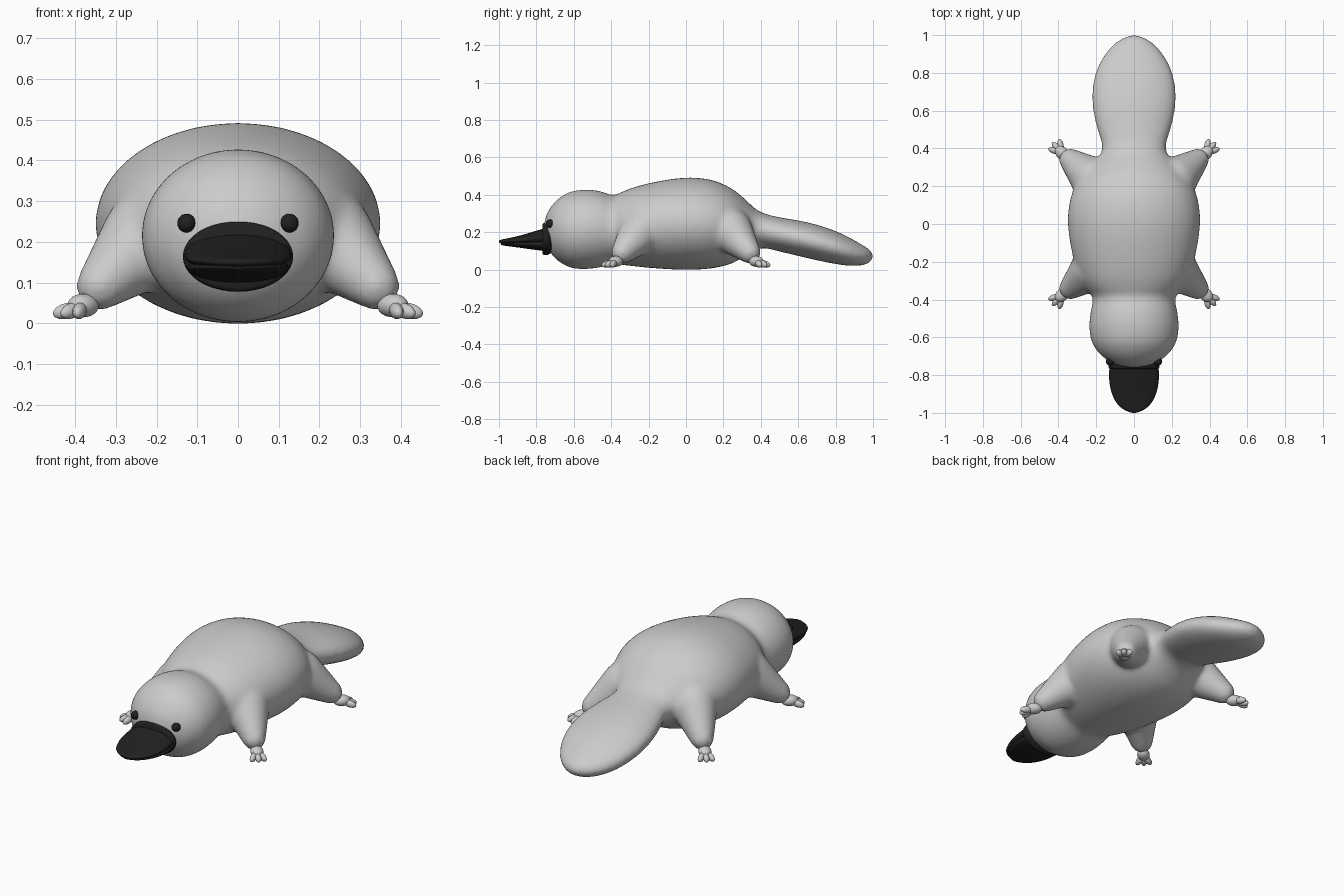
import bpy, bmesh, math
from mathutils import Vector, Matrix

if "Cube" in bpy.data.objects:
    bpy.data.objects.remove(bpy.data.objects["Cube"])

dark = bpy.data.materials.new("dark")
dark.diffuse_color = (0.015, 0.015, 0.015, 1)
dark.use_nodes = True
dark.node_tree.nodes["Principled BSDF"].inputs["Base Color"].default_value = dark.diffuse_color


def finish(bm, name, mat=None):
    bmesh.ops.recalc_face_normals(bm, faces=bm.faces)
    me = bpy.data.meshes.new(name)
    bm.to_mesh(me)
    bm.free()
    for p in me.polygons:
        p.use_smooth = True
    ob = bpy.data.objects.new(name, me)
    bpy.context.collection.objects.link(ob)
    if mat:
        me.materials.append(mat)
    return ob


def catmull(a, b, c, d, t):
    return [0.5 * (2 * q + (r - p) * t + (2 * p - 5 * q + 4 * r - s) * t * t
                   + (3 * q - p - 3 * r + s) * t ** 3) for p, q, r, s in zip(a, b, c, d)]


def loft(bm, stations, sides=40, steps=3):
    """Elliptical rings along y; each station is (y, half width, z bottom, z top)."""
    n = len(stations)
    path = []
    for i in range(n - 1):
        q = [stations[min(max(i + k, 0), n - 1)] for k in (-1, 0, 1, 2)]
        path += [catmull(*q, j / steps) for j in range(steps)]
    path.append(stations[-1])
    rings = []
    for y, w, z0, z1 in path:
        rings.append([bm.verts.new((w * math.cos(2 * math.pi * k / sides), y,
                                    (z0 + z1) / 2 + (z1 - z0) / 2 * math.sin(2 * math.pi * k / sides)))
                      for k in range(sides)])
    for r, s in zip(rings, rings[1:]):
        for k in range(sides):
            m = (k + 1) % sides
            bm.faces.new((r[k], r[m], s[m], s[k]))
    bm.faces.new(rings[0])
    bm.faces.new(rings[-1])


def ellipsoid(bm, loc, scale, yaw=0, pitch=0, seg=24):
    mat = (Matrix.Translation(loc) @ Matrix.Rotation(yaw, 4, 'Z') @ Matrix.Rotation(pitch, 4, 'Y')
           @ Matrix.Diagonal((*scale, 1)))
    return bmesh.ops.create_uvsphere(bm, u_segments=seg, v_segments=seg // 2, radius=1, matrix=mat)["verts"]


# body: head, trunk and tail in one loft, with the legs fused in
bm = bmesh.new()
loft(bm, [(-0.762, 0.02, 0.19, 0.23), (-0.755, 0.055, 0.16, 0.262), (-0.74, 0.105, 0.115, 0.308),
          (-0.70, 0.17, 0.06, 0.363), (-0.65, 0.211, 0.025, 0.402), (-0.60, 0.231, 0.006, 0.421),
          (-0.53, 0.237, 0.003, 0.428), (-0.46, 0.229, 0.012, 0.42), (-0.39, 0.218, 0.028, 0.398),
          (-0.34, 0.255, 0.025, 0.417), (-0.28, 0.29, 0.018, 0.44), (-0.18, 0.322, 0.008, 0.466),
          (-0.05, 0.346, 0.0, 0.488), (0.06, 0.349, 0.0, 0.491), (0.16, 0.33, 0.01, 0.473),
          (0.25, 0.285, 0.035, 0.43), (0.32, 0.222, 0.075, 0.373), (0.37, 0.178, 0.105, 0.326),
          (0.42, 0.17, 0.115, 0.3), (0.50, 0.194, 0.097, 0.28), (0.60, 0.217, 0.073, 0.263),
          (0.70, 0.222, 0.05, 0.24), (0.80, 0.204, 0.03, 0.206), (0.88, 0.167, 0.02, 0.168),
          (0.94, 0.12, 0.023, 0.134), (0.975, 0.078, 0.034, 0.112), (0.995, 0.035, 0.053, 0.09),
          (1.002, 0.01, 0.066, 0.076)])
for sx in (-1, 1):
    for sy in (-1, 1):
        vs = ellipsoid(bm, (sx * 0.215, sy * 0.235, 0.21), (0.12, 0.12, 0.12))
        vs += ellipsoid(bm, (sx * 0.338, sy * 0.34, 0.092), (0.06, 0.06, 0.06))
        res = bmesh.ops.convex_hull(bm, input=vs)
        junk = [g for g in res["geom_interior"] if isinstance(g, bmesh.types.BMVert)]
        bmesh.ops.delete(bm, geom=junk, context='VERTS')
body = finish(bm, "body")
rm = body.modifiers.new("fuse", 'REMESH')
rm.mode = 'VOXEL'
rm.voxel_size = 0.012
rm.use_smooth_shade = True
sm = body.modifiers.new("soften", 'SMOOTH')
sm.factor = 0.5
sm.iterations = 14

# feet: a palm and three toes each
for sx, side in ((-1, "left"), (1, "right")):
    for sy, end in ((-1, "front"), (1, "back")):
        bm = bmesh.new()
        palm = Vector((0.38, 0.375, 0.044))
        ellipsoid(bm, (sx * palm.x, sy * palm.y, palm.z), (0.044, 0.033, 0.029), sx * sy * math.radians(45))
        for deg in (18, 47, 78):
            a = math.radians(deg)
            c = palm + Vector((math.cos(a), math.sin(a), 0)) * 0.042
            yaw = math.atan2(sy * math.sin(a), sx * math.cos(a))
            ellipsoid(bm, (sx * c.x, sy * c.y, 0.031), (0.037, 0.0165, 0.019), yaw, math.radians(14), 16)
        finish(bm, f"{end}_foot_{side}")

# bill: upper and lower halves
bm = bmesh.new()
loft(bm, [(-0.74, 0.128, 0.125, 0.225), (-0.80, 0.132, 0.126, 0.208), (-0.86, 0.127, 0.13, 0.19),
          (-0.91, 0.112, 0.133, 0.177), (-0.95, 0.09, 0.136, 0.168), (-0.98, 0.058, 0.138, 0.162),
          (-0.995, 0.026, 0.142, 0.158), (-1.0, 0.006, 0.146, 0.154)], 32)
finish(bm, "upper_bill", dark)
bm = bmesh.new()
loft(bm, [(-0.74, 0.122, 0.097, 0.175), (-0.80, 0.125, 0.105, 0.168), (-0.86, 0.119, 0.113, 0.16),
          (-0.91, 0.104, 0.12, 0.155), (-0.95, 0.08, 0.125, 0.151), (-0.975, 0.05, 0.129, 0.148),
          (-0.988, 0.02, 0.133, 0.145)], 32)
finish(bm, "lower_bill", dark)

# frill where the bill meets the face
bm = bmesh.new()
loft(bm, [(-0.768, 0.123, 0.088, 0.238), (-0.764, 0.131, 0.081, 0.246), (-0.755, 0.135, 0.078, 0.25),
          (-0.742, 0.135, 0.078, 0.25), (-0.735, 0.131, 0.081, 0.246), (-0.72, 0.12, 0.09, 0.238)], 40)
finish(bm, "bill_frill", dark)

# eyes
for sx, side in ((-1, "left"), (1, "right")):
    bm = bmesh.new()
    ellipsoid(bm, (sx * 0.126, -0.727, 0.246), (0.023, 0.023, 0.023))
    finish(bm, f"eye_{side}", dark)
